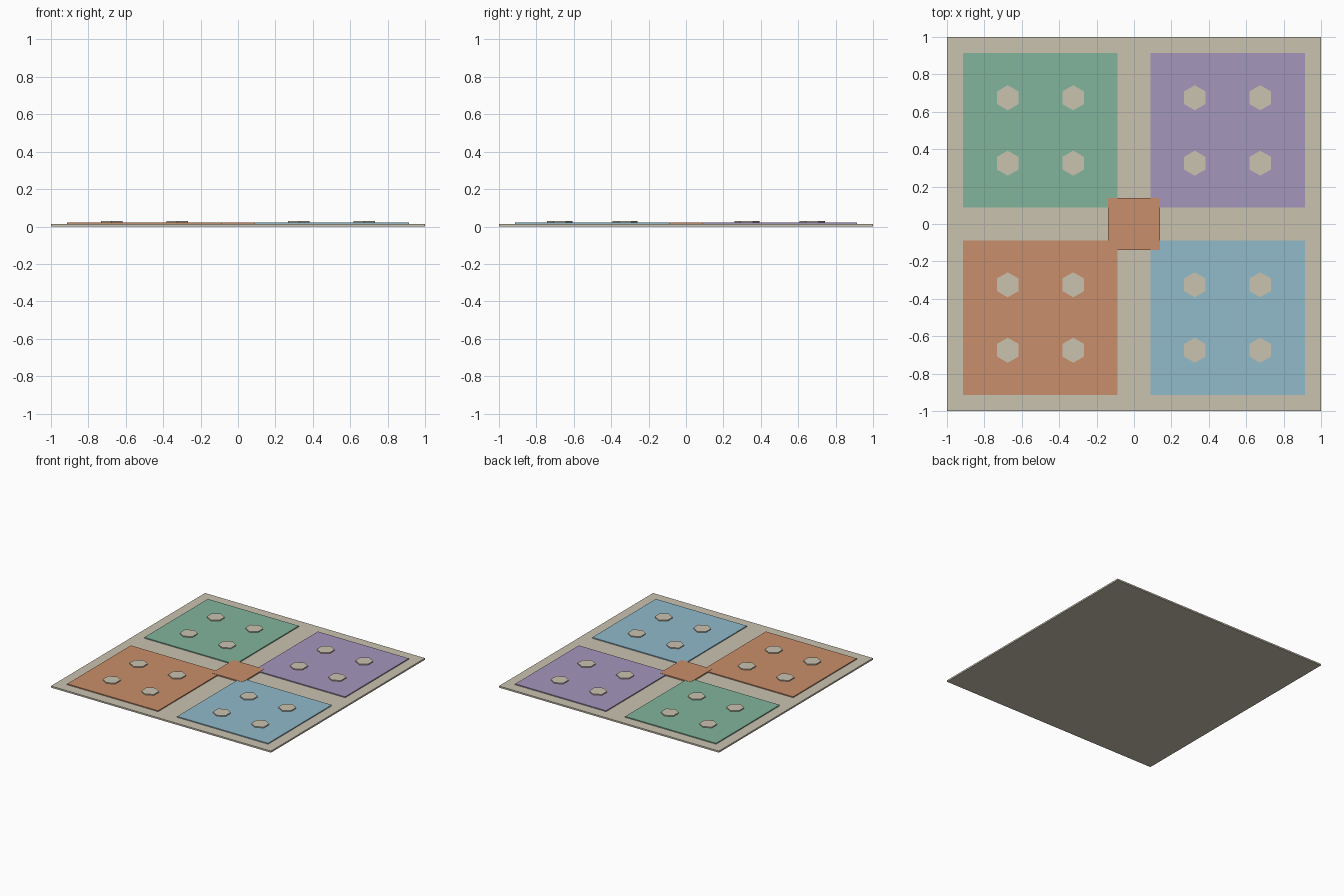
import bpy
import math

if "Cube" in bpy.data.objects:
    bpy.data.objects.remove(bpy.data.objects["Cube"])


def material(name, rgb):
    # convert display values (0-255) to linear
    lin = [((c / 255 + 0.055) / 1.055) ** 2.4 for c in rgb]
    m = bpy.data.materials.new(name)
    m.diffuse_color = (*lin, 1)
    m.use_nodes = True
    m.node_tree.nodes["Principled BSDF"].inputs["Base Color"].default_value = m.diffuse_color
    return m


BEIGE = material("beige board", (202, 194, 176))
GREEN = material("green", (130, 181, 156))
PURPLE = material("purple", (163, 151, 188))
ORANGE = material("orange", (201, 143, 107))
BLUE = material("blue", (145, 186, 202))


def plate(name, x, y, size, z0, z1, mat):
    bpy.ops.mesh.primitive_cube_add(size=1, location=(x, y, (z0 + z1) / 2))
    ob = bpy.context.object
    ob.name = name
    ob.scale = (size, size, z1 - z0)
    bpy.ops.object.transform_apply(location=False, rotation=False, scale=True)
    ob.data.materials.append(mat)


def peg(name, x, y, z0, z1):
    # six-sided disc with corners pointing along y
    bpy.ops.mesh.primitive_cylinder_add(vertices=6, radius=0.067, depth=z1 - z0,
                                        location=(x, y, (z0 + z1) / 2))
    ob = bpy.context.object
    ob.name = name
    ob.data.materials.append(BEIGE)


# board
plate("board", 0, 0, 2.0, 0.0, 0.013, BEIGE)

# four coloured yards, each with four hexagonal spots
yards = [("green", -1, 1, GREEN), ("purple", 1, 1, PURPLE),
         ("orange", -1, -1, ORANGE), ("blue", 1, -1, BLUE)]
for label, sx, sy, mat in yards:
    cx, cy = 0.5 * sx, 0.505 * sy
    cy = 0.5 * sy
    plate(label + "_yard", cx, cy, 0.826, 0.012, 0.021, mat)
    n = 1
    for dx in (-0.175, 0.175):
        for dy in (-0.175, 0.175):
            peg(f"{label}_spot_{n}", cx + dx, cy + dy, 0.02, 0.029)
            n += 1

# centre square, lying just over the yard corners
plate("centre_square", 0, 0, 0.28, 0.012, 0.0225, ORANGE)
